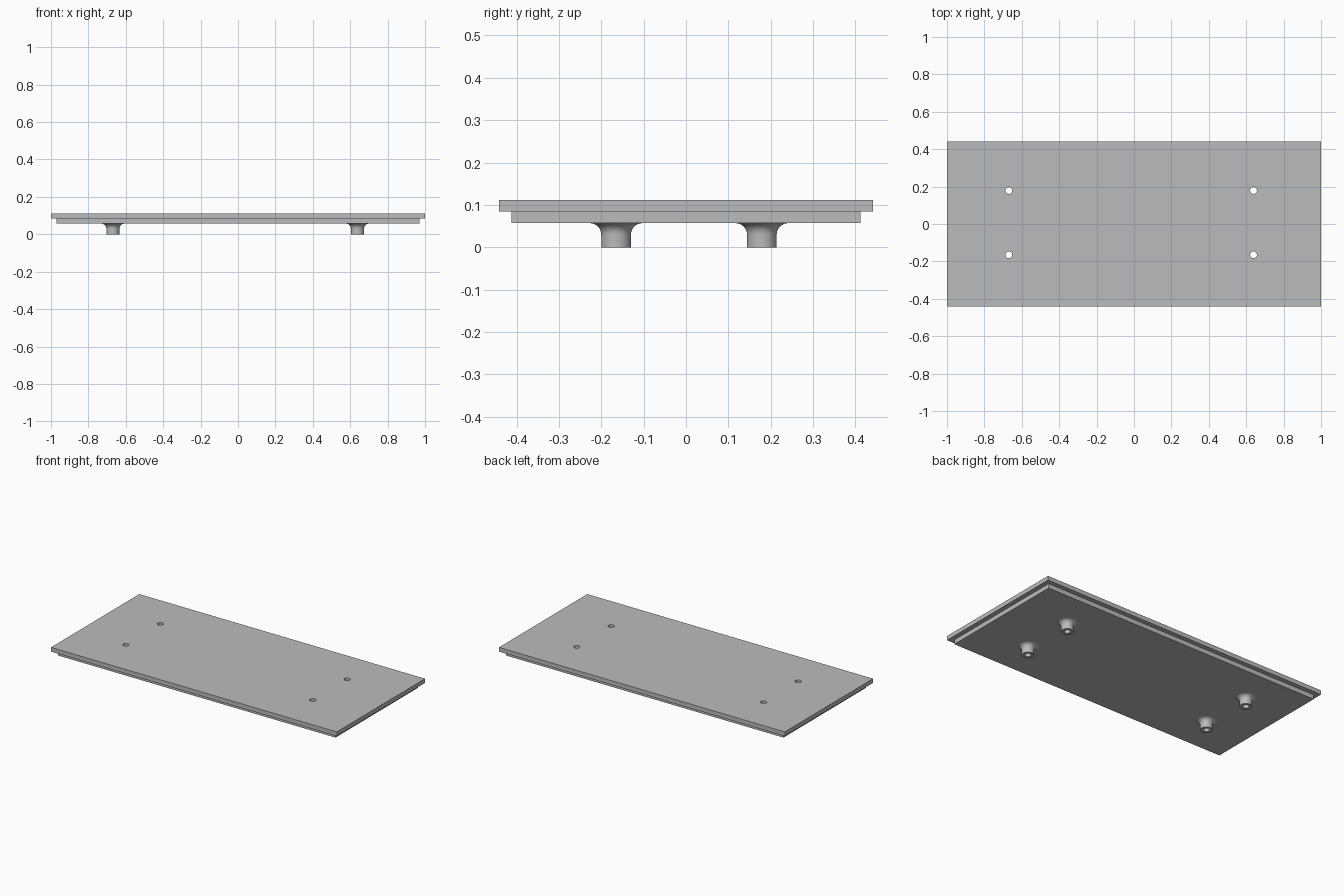
import bpy, bmesh, math
from mathutils import Matrix, Vector

if "Cube" in bpy.data.objects:
    bpy.data.objects.remove(bpy.data.objects["Cube"], do_unlink=True)

TOP, STEP, UNDER = 0.112, 0.085, 0.057
HOLE_R, FOOT_R, FILLET = 0.018, 0.035, 0.027
SEGMENTS = 48
FEET = [(x, y) for x in (-0.669, 0.639) for y in (-0.165, 0.179)]

grey = bpy.data.materials.new("plain grey")
grey.use_nodes = True
grey.diffuse_color = (0.5, 0.5, 0.5, 1)
grey.node_tree.nodes["Principled BSDF"].inputs["Base Color"].default_value = (0.5, 0.5, 0.5, 1)


def make_object(name, bm):
    bmesh.ops.recalc_face_normals(bm, faces=bm.faces[:])
    mesh = bpy.data.meshes.new(name)
    bm.to_mesh(mesh)
    bm.free()
    mesh.materials.append(grey)
    obj = bpy.data.objects.new(name, mesh)
    bpy.context.collection.objects.link(obj)
    return obj


def smooth(obj):
    bpy.ops.object.select_all(action='DESELECT')
    obj.select_set(True)
    bpy.context.view_layer.objects.active = obj
    bpy.ops.object.shade_smooth_by_angle(angle=math.radians(35))


# Stepped plate: wide slab with a smaller raised panel underneath
bm = bmesh.new()
bmesh.ops.create_cube(bm, size=1, matrix=Matrix.Translation((0, 0, (TOP + STEP) / 2))
                      @ Matrix.Diagonal((2, 0.882, TOP - STEP, 1)))
bottom = min(bm.faces, key=lambda f: f.calc_center_median().z)
bmesh.ops.inset_region(bm, faces=[bottom], thickness=0.041)
panel = bmesh.ops.extrude_face_region(bm, geom=[bottom])["geom"]
bmesh.ops.translate(bm, vec=(0, 0, UNDER - STEP),
                    verts=[v for v in panel if isinstance(v, bmesh.types.BMVert)])
if bottom.is_valid:
    bmesh.ops.delete(bm, geom=[bottom], context='FACES_ONLY')
plate = make_object("stepped_plate", bm)

# Four bores cut through the plate
bm = bmesh.new()
for x, y in FEET:
    bmesh.ops.create_cone(bm, cap_ends=True, segments=SEGMENTS, radius1=HOLE_R, radius2=HOLE_R,
                          depth=0.4, matrix=Matrix.Translation((x, y, 0.1)))
cutter = make_object("bore_cutter", bm)
cutter.hide_render = True
cut = plate.modifiers.new("bores", 'BOOLEAN')
cut.operation = 'DIFFERENCE'
cut.solver = 'EXACT'
cut.object = cutter
bpy.context.view_layer.objects.active = plate
bpy.ops.object.modifier_apply(modifier=cut.name)
bpy.data.objects.remove(cutter, do_unlink=True)
smooth(plate)


# Hollow feet, lathed, with a fillet flaring into the panel
def make_foot(name, x, y):
    profile = [(HOLE_R, UNDER), (HOLE_R, 0), (FOOT_R, 0)]
    for i in range(9):
        a = math.pi / 2 * i / 8
        profile.append((FOOT_R + FILLET * (1 - math.cos(a)), UNDER - FILLET + FILLET * math.sin(a)))
    bm = bmesh.new()
    verts = [bm.verts.new(Vector((r, 0, z))) for r, z in profile]
    edges = [bm.edges.new(pair) for pair in zip(verts, verts[1:])]
    bmesh.ops.spin(bm, geom=verts + edges, cent=(0, 0, 0), axis=(0, 0, 1),
                   angle=math.tau, steps=SEGMENTS, use_merge=True)
    bmesh.ops.remove_doubles(bm, verts=bm.verts[:], dist=0.00005)
    # The open top meets the panel, so orient faces from the flat sole
    bmesh.ops.recalc_face_normals(bm, faces=bm.faces[:])
    sole = min(bm.faces, key=lambda f: f.calc_center_median().z)
    flip = sole.normal.z > 0
    obj = make_object(name, bm)
    if flip:
        obj.data.flip_normals()
    obj.location = (x, y, 0)
    smooth(obj)


for x, y in FEET:
    side = "left" if x > 0 else "right"
    end = "back" if y > 0 else "front"
    make_foot(f"{end}_{side}_foot", x, y)
